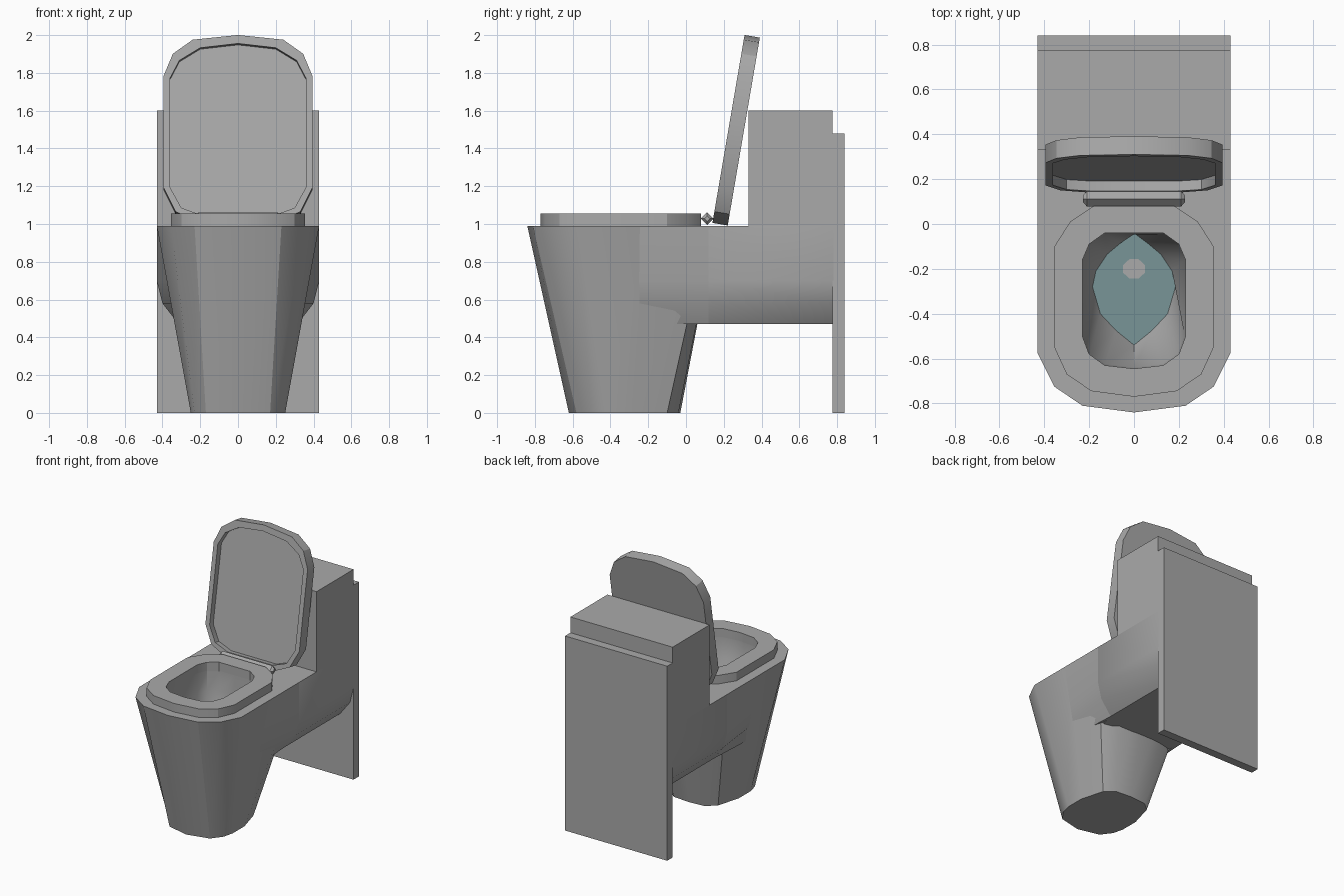
import bpy, bmesh, math

if "Cube" in bpy.data.objects:
    bpy.data.objects.remove(bpy.data.objects["Cube"])


def material(name, rgb):
    m = bpy.data.materials.new(name)
    m.diffuse_color = (*rgb, 1)
    m.use_nodes = True
    m.node_tree.nodes["Principled BSDF"].inputs["Base Color"].default_value = m.diffuse_color
    return m


GREY = material("ceramic grey", (0.40, 0.40, 0.40))
TEAL = material("water teal", (0.19, 0.30, 0.31))


def full(half):
    """Mirror a half outline whose first and last points lie on x = 0."""
    return half + [(-x, y) for x, y in half[-2:0:-1]]


def flat(half, z, k=1.0):
    """Horizontal ring at height z, optionally scaled about the bowl centre."""
    return [(x * k, (y + 0.33) * k - 0.33, z) for x, y in full(half)]


def loft(name, rings, mat=GREY, closed=False, angle=30):
    """Skin matching rings; cap both ends, or join last ring to first."""
    bm = bmesh.new()
    vs = [[bm.verts.new(p) for p in r] for r in rings]
    n = len(rings[0])
    pairs = list(zip(vs, vs[1:])) + ([(vs[-1], vs[0])] if closed else [])
    for a, b in pairs:
        for i in range(n):
            j = (i + 1) % n
            bm.faces.new((a[i], a[j], b[j], b[i]))
    if not closed:
        bm.faces.new(vs[0])
        bm.faces.new(vs[-1])
    bmesh.ops.recalc_face_normals(bm, faces=bm.faces[:])
    me = bpy.data.meshes.new(name)
    bm.to_mesh(me)
    bm.free()
    me.materials.append(mat)
    ob = bpy.data.objects.new(name, me)
    bpy.context.collection.objects.link(ob)
    bpy.ops.object.select_all(action='DESELECT')
    ob.select_set(True)
    bpy.context.view_layer.objects.active = ob
    bpy.ops.object.shade_smooth_by_angle(angle=math.radians(angle))
    return ob


def box(name, x, y0, y1, z0, z1):
    r = [(-x, y0), (x, y0), (x, y1), (-x, y1)]
    return loft(name, [[(*p, z) for p in r] for z in (z0, z1)])


# Outlines, from front centre round the right side to back centre
base = [(0, -.62), (.17, -.58), (.23, -.5), (.25, -.42), (.25, -.28),
        (.2, -.1), (.13, -.04), (0, -.03)]
rim = [(0, -.84), (.23, -.81), (.355, -.725), (.43, -.575), (.43, -.2),
       (.43, .12), (.25, .16), (0, .16)]
hole = [(0, -.645), (.13, -.63), (.2, -.58), (.23, -.5), (.23, -.16),
        (.2, -.09), (.13, -.04), (0, -.04)]
seat_out = [(0, -.77), (.19, -.745), (.3, -.67), (.355, -.55), (.355, -.1),
            (.285, .01), (.18, .08), (0, .08)]
pool = [(0, -.54), (.08, -.475), (.15, -.4), (.185, -.28), (.17, -.21),
        (.12, -.135), (.06, -.085), (0, -.04)]

# Bowl: outside, rim, then down the inside to the floor
loft("bowl", [flat(base, 0), flat(rim, .99), flat(hole, .99),
              flat(hole, .84, .98), flat(pool, .56), flat(pool, .5, .8)])
loft("water", [flat(pool, .555), flat(pool, .563)], TEAL)
drain = [(.052 * math.cos(a), -.2 + .047 * math.sin(a))
         for a in [math.radians(22.5 + 45 * i) for i in range(8)]]
loft("drain", [[(*p, z) for p in drain] for z in (.56, .569)])

# Arm joining the bowl to the wall plate
arm_in = [(0, .99), (.3, .99), (.3, .7), (.3, .58), (.28, .47), (0, .47)]
arm_out = [(0, .99), (.43, .99), (.43, .7), (.4, .58), (.315, .47), (0, .47)]
loft("arm", [[(x, y, z) for x, z in full(h)]
             for h, y in ((arm_in, -.02), (arm_out, .12), (arm_out, .78))], angle=45)

# Flared cheeks blending the bowl sides into the arm
cheek_a = [(.3, .989), (.429, .989), (.377, .7), (.355, .58), (.335, .47), (.3, .47)]
cheek_b = [(.3, .989), (.43, .989), (.43, .7), (.4, .58), (.315, .47), (.3, .47)]
for side, s in (("left", -1), ("right", 1)):
    loft(side + "_cheek", [[(s * x, y, z) for x, z in h]
                           for h, y in ((cheek_a, -.25), (cheek_b, .12))], angle=45)

# Tank and wall plate
box("tank", .43, .33, .775, .98, 1.6)
box("wall_plate", .43, .775, .84, 0, 1.48)

# Seat ring
loft("seat", [flat(seat_out, .988), flat(seat_out, 1.055),
              flat(hole, 1.055), flat(hole, .988)], closed=True)

# Hinge: four-sided bar with tapered ends
loft("hinge", [[(x, .112 + r * math.cos(i * math.pi / 2), 1.028 + r * math.sin(i * math.pi / 2))
                for i in range(4)]
               for x, r in ((-.228, .014), (-.21, .034), (.21, .034), (.228, .014))])

# Raised lid with a recessed front, leaning back
lid_out = [(0, 1.0), (.24, .975), (.345, .9), (.395, .78), (.395, .19),
           (.33, .06), (.2, 0), (0, 0)]
lid_in = [(0, .955), (.2, .932), (.31, .865), (.36, .77), (.36, .19),
          (.3, .08), (.19, .04), (0, .04)]
T = math.radians(9.7)


def lean(half, d):
    return [(x, .14 + s * 1.009 * math.sin(T) + d * math.cos(T),
             1.006 + s * 1.009 * math.cos(T) - d * math.sin(T)) for x, s in full(half)]


loft("lid", [lean(lid_out, .082), lean(lid_out, 0), lean(lid_in, 0), lean(lid_in, .045)])
